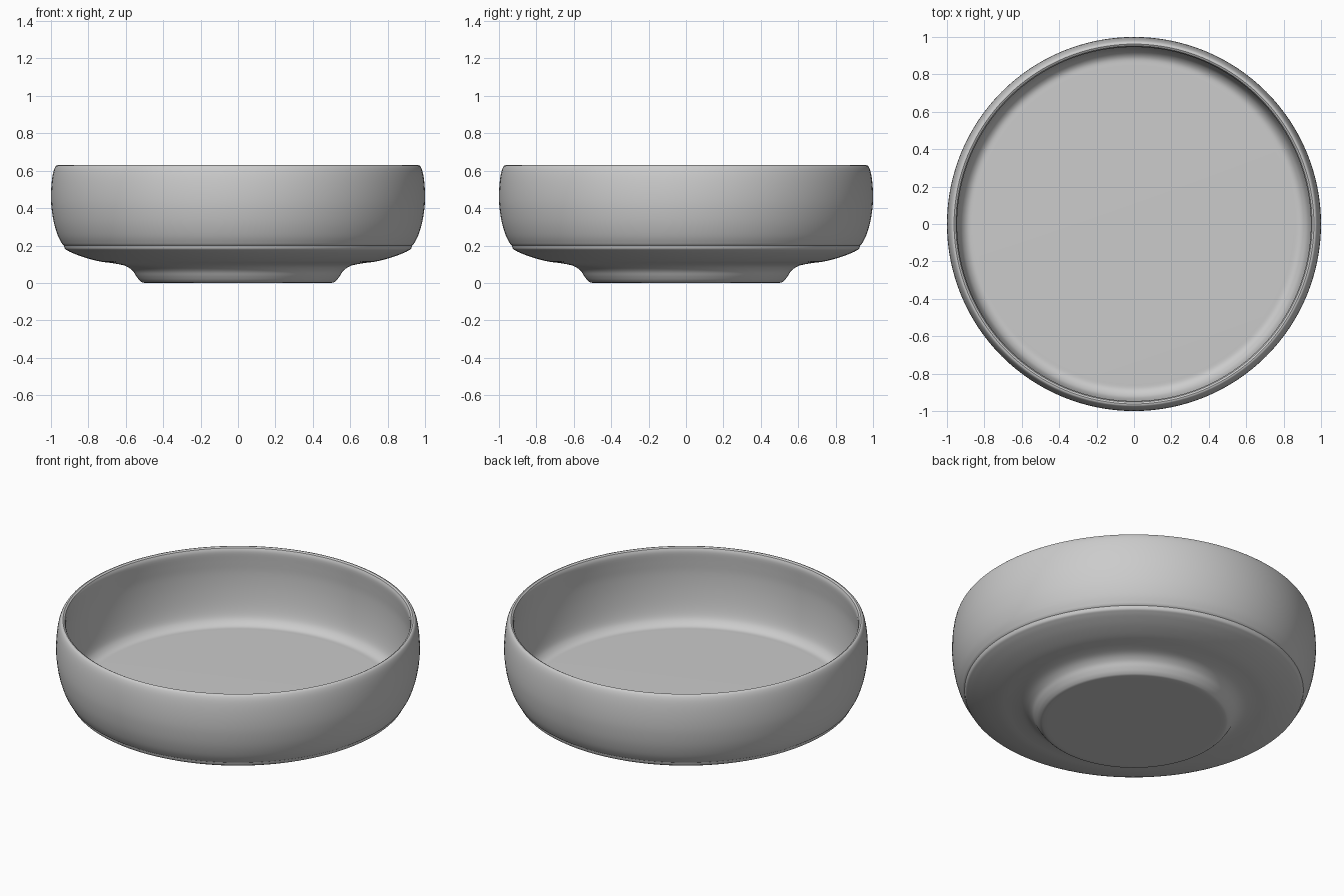
import bpy, bmesh, math
from mathutils import Vector

if "Cube" in bpy.data.objects:
    bpy.data.objects.remove(bpy.data.objects["Cube"])

SEGMENTS = 128


def smooth_curve(points, steps=4):
    """Catmull-Rom curve through (radius, height) points."""
    p = [Vector(q) for q in points]
    p = [p[0]] + p + [p[-1]]
    out = []
    for i in range(1, len(p) - 2):
        a, b, c, d = p[i - 1:i + 3]
        for k in range(steps):
            t = k / steps
            v = 0.5 * (2 * b + (c - a) * t + (2 * a - 5 * b + 4 * c - d) * t**2
                       + (3 * b - a - 3 * c + d) * t**3)
            out.append((v.x, max(v.y, 0.0)))
    out.append(tuple(p[-1]))
    return out


def lathe(name, profile):
    """Revolve a profile that starts and ends on the z axis."""
    bm = bmesh.new()
    verts = [bm.verts.new((r, 0, z)) for r, z in profile]
    edges = [bm.edges.new(pair) for pair in zip(verts, verts[1:])]
    bmesh.ops.spin(bm, geom=verts + edges, cent=(0, 0, 0), axis=(0, 0, 1),
                   angle=2 * math.pi, steps=SEGMENTS)
    bmesh.ops.remove_doubles(bm, verts=bm.verts, dist=1e-5)
    bmesh.ops.recalc_face_normals(bm, faces=bm.faces)
    mesh = bpy.data.meshes.new(name)
    bm.to_mesh(mesh)
    bm.free()
    obj = bpy.data.objects.new(name, mesh)
    bpy.context.collection.objects.link(obj)
    bpy.ops.object.select_all(action='DESELECT')
    obj.select_set(True)
    bpy.context.view_layer.objects.active = obj
    bpy.ops.object.shade_smooth_by_angle(angle=math.radians(35))
    return obj


# Foot and shallow underside, up to the small step
underside = smooth_curve([
    (0.40, 0), (0.495, 0), (0.522, 0.01), (0.543, 0.035), (0.563, 0.065),
    (0.60, 0.09), (0.66, 0.104), (0.74, 0.115), (0.82, 0.136), (0.88, 0.158),
    (0.91, 0.172), (0.925, 0.182), (0.931, 0.20)])

# Bulging outer wall, from the step to the lip
outer_wall = smooth_curve([
    (0.938, 0.205), (0.962, 0.25), (0.984, 0.32), (0.997, 0.40),
    (1.0, 0.47), (0.996, 0.54), (0.987, 0.595), (0.975, 0.624), (0.962, 0.63)])

# Lip, inner wall and rounded corner down to the floor
inside = smooth_curve([
    (0.952, 0.624), (0.946, 0.60), (0.951, 0.54), (0.956, 0.47), (0.954, 0.38),
    (0.945, 0.29), (0.931, 0.225), (0.912, 0.193), (0.885, 0.176), (0.85, 0.175)])

lathe("bowl", [(0, 0)] + underside + outer_wall + inside + [(0, 0.175)])
